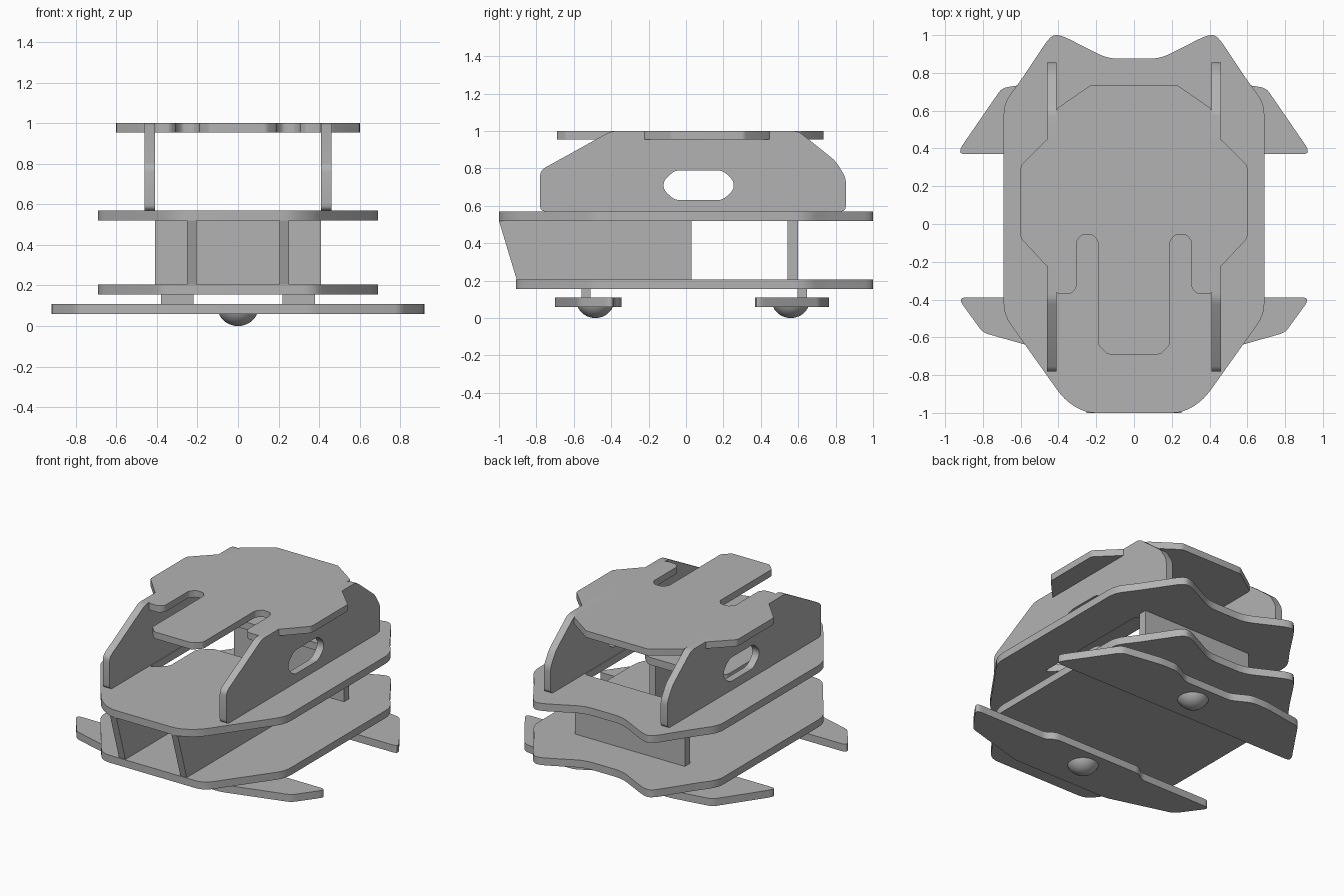
import bpy, math
from mathutils import Vector

cube = bpy.data.objects.get("Cube")
if cube:
    bpy.data.objects.remove(cube, do_unlink=True)

grey = bpy.data.materials.new("plain_grey")
grey.use_nodes = True
colour = (0.45, 0.45, 0.45, 1)
grey.diffuse_color = colour
grey.node_tree.nodes["Principled BSDF"].inputs["Base Color"].default_value = colour


def mirrored(half):
    """Close a +x half outline (listed from the axis round to the axis)."""
    return half + [(-x, y) for x, y in reversed(half) if x > 0]


def rounded(points, radius, steps=4):
    """Replace each corner by a short curve."""
    out = []
    for i, p in enumerate(points):
        p, a, b = (Vector(q) for q in (p, points[i - 1], points[(i + 1) % len(points)]))
        start = p + (a - p).normalized() * min(radius, (a - p).length * 0.45)
        end = p + (b - p).normalized() * min(radius, (b - p).length * 0.45)
        for k in range(steps + 1):
            t = k / steps
            out.append(start * (1 - t) ** 2 + p * 2 * t * (1 - t) + end * t * t)
    return out


def plate(name, outlines, low, high, upright=False):
    """Flat cut sheet between two levels; upright sheets are drawn in y, z."""
    curve = bpy.data.curves.new(name, 'CURVE')
    curve.dimensions = '2D'
    curve.fill_mode = 'BOTH'
    curve.extrude = (high - low) / 2
    for points in outlines:
        spline = curve.splines.new('POLY')
        spline.points.add(len(points) - 1)
        for v, p in zip(spline.points, points):
            v.co = (p[0], p[1], 0, 1)
        spline.use_cyclic_u = True
    obj = bpy.data.objects.new(name, curve)
    bpy.context.collection.objects.link(obj)
    middle = (low + high) / 2
    if upright:
        obj.rotation_euler = (math.pi / 2, 0, math.pi / 2)
        obj.location.x = middle
    else:
        obj.location.z = middle
    finish(obj)


def finish(obj):
    bpy.ops.object.select_all(action='DESELECT')
    obj.select_set(True)
    bpy.context.view_layer.objects.active = obj
    if obj.type == 'CURVE':
        bpy.ops.object.convert(target='MESH')
    obj = bpy.context.object
    obj.data.materials.clear()
    obj.data.materials.append(grey)
    bpy.ops.object.shade_smooth_by_angle(angle=math.radians(30))


def box(name, centre, size):
    bpy.ops.mesh.primitive_cube_add(size=1, location=centre)
    obj = bpy.context.object
    obj.name = name
    obj.scale = size
    finish(obj)


# Chassis decks share the sides and the horned back edge
back = [(0.69, -0.48), (0.69, 0.64), (0.61, 0.745), (0.44, 1.0), (0.385, 1.0),
        (0.14, 0.875), (0, 0.875)]
deck_front = [(0, -1), (0.26, -1), (0.37, -0.93)]
base_front = [(0, -0.91), (0.38, -0.91)]
opening = mirrored([(0, 0.07), (0.235, 0.07), (0.31, 0), (0.31, -0.28), (0.385, -0.355),
                    (0.405, -0.355), (0.405, 0.5), (0, 0.5)])
plate("middle_deck", [rounded(mirrored(deck_front + back), 0.06), rounded(opening, 0.02)],
      0.52, 0.57)
plate("bottom_deck", [rounded(mirrored(base_front + back), 0.06)], 0.155, 0.205)

# Top deck with front tongue, two slots and notches for the side panels
top = mirrored([(0, -0.69), (0.14, -0.69), (0.19, -0.64), (0.19, -0.09), (0.22, -0.055),
                (0.275, -0.055), (0.305, -0.09), (0.305, -0.34), (0.335, -0.37),
                (0.41, -0.37), (0.41, -0.225), (0.46, -0.225), (0.6, -0.075), (0.6, 0.31),
                (0.46, 0.45), (0.41, 0.45), (0.41, 0.61), (0.23, 0.735), (0, 0.735)])
plate("top_deck", [rounded(top, 0.015)], 0.955, 1.0)

# Upright panels, drawn in y and z
panel = [(-0.78, 0.57), (-0.78, 0.79), (-0.4, 1), (0.6, 1), (0.8, 0.84),
         (0.855, 0.75), (0.855, 0.57)]
window = [(-0.12, 0.735), (-0.06, 0.79), (0.195, 0.79), (0.255, 0.735),
          (0.255, 0.685), (0.195, 0.63), (-0.06, 0.63), (-0.12, 0.685)]
wall = [(-0.905, 0.205), (-1.0, 0.52), (0.03, 0.52), (0.03, 0.205)]
for side, s in (("left", 1), ("right", -1)):
    low, high = sorted((s * 0.41, s * 0.46))
    plate(side + "_panel", [rounded(panel, 0.03), rounded(window, 0.03)], low, high, True)
    low, high = sorted((s * 0.205, s * 0.252))
    plate(side + "_inner_wall", [wall], low, high, True)
box("rear_wall", (0, 0.57, 0.3625), (0.82, 0.055, 0.315))

# Wide skids under the chassis
front_skid = mirrored([(0, -0.7), (0.36, -0.7), (0.8, -0.575), (0.92, -0.41), (0.91, -0.388),
                       (0.38, -0.388), (0.33, -0.345), (0, -0.345)])
rear_skid = mirrored([(0, 0.37), (0.92, 0.37), (0.92, 0.4), (0.7, 0.72), (0.42, 0.765),
                      (0.3, 0.765), (0.18, 0.7), (0, 0.7)])
for end, outline, pad_y, ball_y in (("front", front_skid, -0.535, -0.485),
                                   ("rear", rear_skid, 0.622, 0.56)):
    plate(end + "_skid", [rounded(outline, 0.03)], 0.06, 0.11)
    for side, s in (("left", 1), ("right", -1)):
        box(end + "_" + side + "_spacer", (s * 0.3, pad_y, 0.1325), (0.16, 0.05, 0.045))
    bpy.ops.mesh.primitive_uv_sphere_add(segments=32, ring_count=16, radius=0.105,
                                         location=(0, ball_y, 0.105))
    ball = bpy.context.object
    ball.name = end + "_glide_ball"
    # Keep the ball inside the skid thickness
    for v in ball.data.vertices:
        v.co.z = min(v.co.z, -0.02)
    finish(ball)
